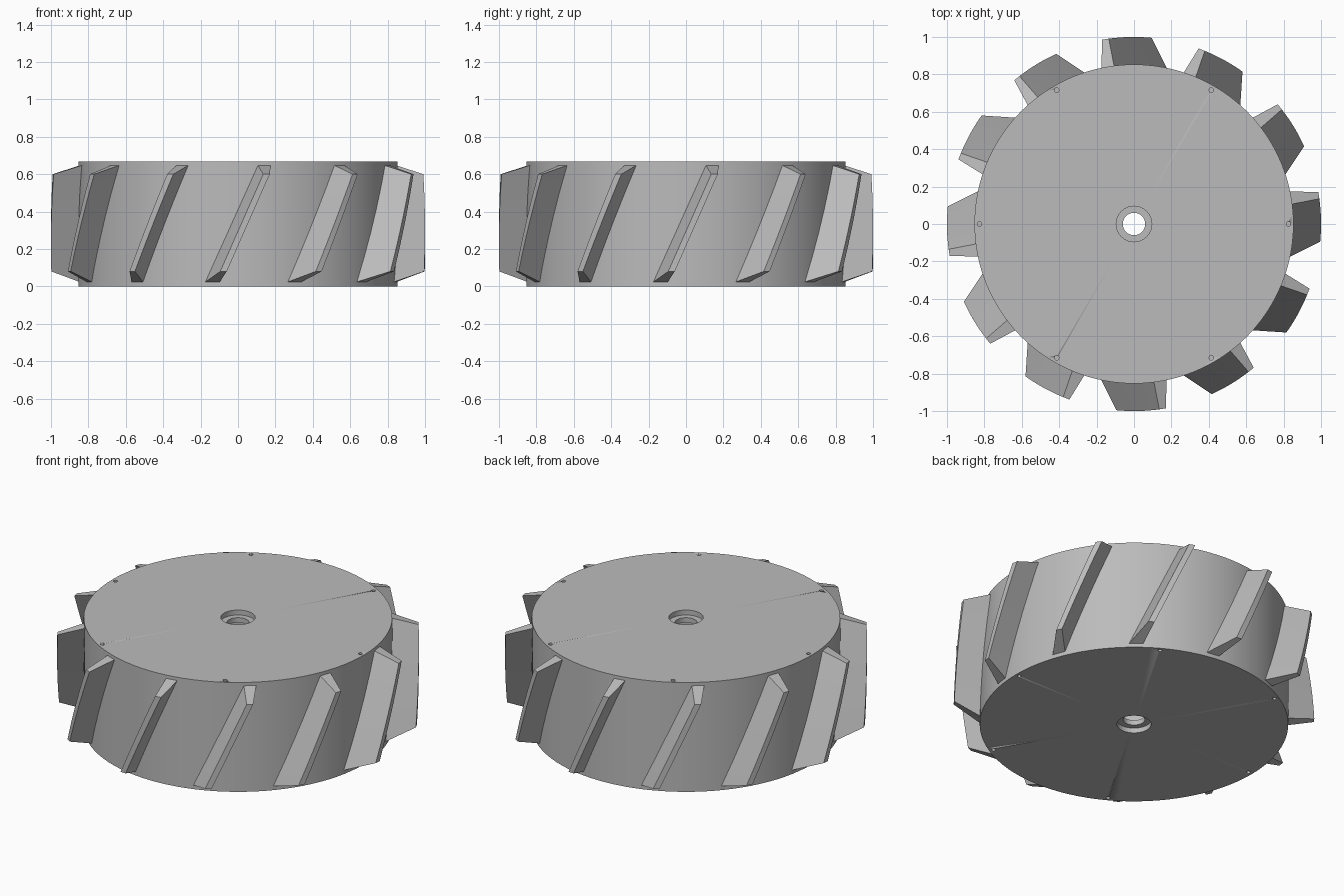
import bpy, bmesh
from math import pi, sin, cos, asin, radians

cube = bpy.data.objects.get("Cube")
if cube:
    bpy.data.objects.remove(cube)

H = 0.667       # drum height
R = 0.853       # drum radius
BLADES = 12

grey = bpy.data.materials.new("plain_grey")
grey.use_nodes = True
GREY = (0.5, 0.5, 0.5, 1)
grey.diffuse_color = GREY
grey.node_tree.nodes["Principled BSDF"].inputs["Base Color"].default_value = GREY


def finish(name, bm):
    """Turn a bmesh into a grey object with sharp edges kept."""
    bmesh.ops.recalc_face_normals(bm, faces=bm.faces)
    mesh = bpy.data.meshes.new(name)
    bm.to_mesh(mesh)
    bm.free()
    mesh.materials.append(grey)
    obj = bpy.data.objects.new(name, mesh)
    bpy.context.collection.objects.link(obj)
    bpy.ops.object.select_all(action='DESELECT')
    obj.select_set(True)
    bpy.context.view_layer.objects.active = obj
    bpy.ops.object.shade_smooth_by_angle(angle=radians(25))
    return obj


def lathe(name, profile, steps=96):
    """Spin a closed (radius, z) profile around the z axis."""
    bm = bmesh.new()
    rings = [[bm.verts.new((r * cos(2 * pi * i / steps), r * sin(2 * pi * i / steps), z))
              for r, z in profile] for i in range(steps)]
    n = len(profile)
    for i in range(steps):
        a, b = rings[i], rings[(i + 1) % steps]
        for j in range(n):
            k = (j + 1) % n
            bm.faces.new((a[j], b[j], b[k], a[k]))
    return finish(name, bm)


# Hollow drum with a stepped axle opening in both lids
lid = [(0.78, 0.06), (0.06, 0.06), (0.06, 0.03), (0.095, 0.03), (0.095, 0), (R, 0)]
drum = lathe("drum", lid + [(r, H - z) for r, z in reversed(lid)])

# Six small screw holes near the rim of each lid
bm = bmesh.new()
for z in (0, H):
    for i in range(6):
        a = i * pi / 3
        made = bmesh.ops.create_cone(bm, cap_ends=True, segments=12,
                                     radius1=0.012, radius2=0.012, depth=0.1)
        bmesh.ops.translate(bm, verts=made["verts"],
                            vec=(0.826 * cos(a), 0.826 * sin(a), z))
cutter = finish("screw_hole_cutter", bm)
cutter.hide_render = True
cut = drum.modifiers.new("screw_holes", 'BOOLEAN')
cut.operation = 'DIFFERENCE'
cut.solver = 'EXACT'
cut.object = cutter
bpy.context.view_layer.objects.active = drum
bpy.ops.object.modifier_apply(modifier=cut.name)
bpy.data.objects.remove(cutter)


def lerp(a, b, t):
    return a + (b - a) * t


def blade(name, turn, steps=10):
    """Slanted tread blade, wrapped round the drum, with bevelled ends."""
    bm = bmesh.new()
    # each corner: radius, (x, z) at the bottom end, (x, z) at the top end
    corners = [(R - 0.01, (-0.18, 0.02), (0.105, 0.65)),
               (R - 0.01, (-0.10, 0.02), (0.175, 0.65)),
               (1.0, (-0.06, 0.08), (0.17, 0.60)),
               (1.0, (-0.095, 0.08), (0.135, 0.60))]
    rows = []
    for i in range(steps + 1):
        row = []
        for r, low, high in corners:
            x, z = (lerp(p, q, i / steps) for p, q in zip(low, high))
            a = turn + asin(x / r)
            row.append(bm.verts.new((r * cos(a), r * sin(a), z)))
        rows.append(row)
    for a, b in zip(rows, rows[1:]):
        for j in range(4):
            k = (j + 1) % 4
            bm.faces.new((a[j], a[k], b[k], b[j]))
    bm.faces.new(rows[0])
    bm.faces.new(rows[-1])
    return finish(name, bm)


for i in range(BLADES):
    blade(f"tread_blade_{i + 1}", i * 2 * pi / BLADES)
